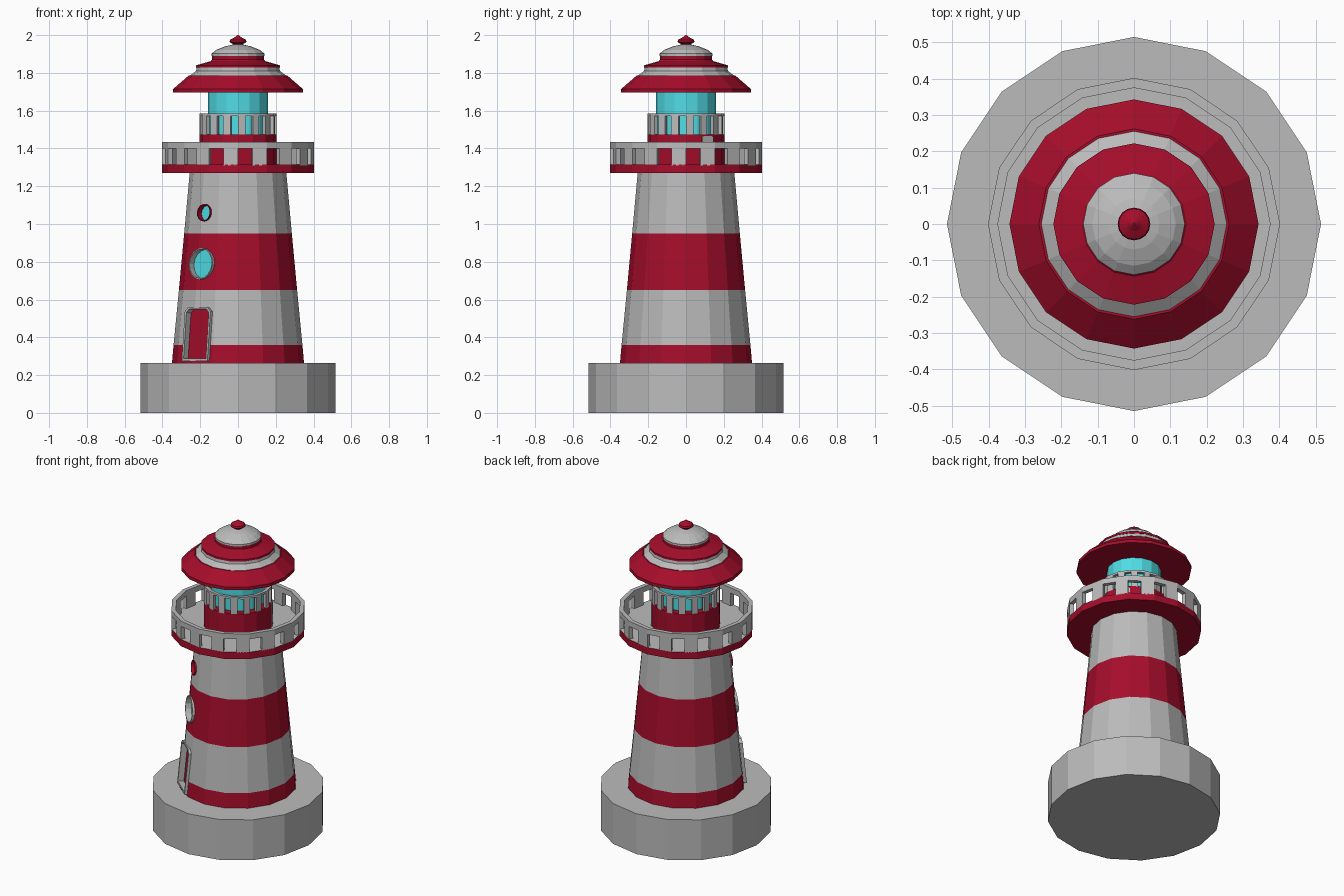
import bpy, bmesh, math
from mathutils import Matrix, Vector

if "Cube" in bpy.data.objects:
    bpy.data.objects.remove(bpy.data.objects["Cube"])

N = 16


def material(name, rgb):
    m = bpy.data.materials.new(name)
    m.diffuse_color = (*rgb, 1)
    m.use_nodes = True
    m.node_tree.nodes["Principled BSDF"].inputs["Base Color"].default_value = m.diffuse_color
    return m


RED = material("red", (0.38, 0.004, 0.024))
GLASS = material("glass", (0.08, 0.72, 0.78))
GREY = material("grey", (0.5, 0.5, 0.5))
MATS = [GREY, RED, GLASS]
G, R, C = 0, 1, 2


def finish(name, bm, matrix=None):
    bmesh.ops.recalc_face_normals(bm, faces=bm.faces)
    me = bpy.data.meshes.new(name)
    bm.to_mesh(me)
    bm.free()
    for m in MATS:
        me.materials.append(m)
    ob = bpy.data.objects.new(name, me)
    bpy.context.collection.objects.link(ob)
    if matrix is not None:
        ob.matrix_world = matrix
    return ob


def polar(r, i, z):
    a = 2 * math.pi * i / N
    return Vector((r * math.cos(a), r * math.sin(a), z))


def lathe(name, profile, colors, closed=False):
    """Spin (r, z) points round z; one colour per profile segment."""
    bm = bmesh.new()
    rings = [[bm.verts.new(polar(r, i, z)) for i in range(N)] for r, z in profile]
    pairs = list(zip(rings, rings[1:]))
    if closed:
        pairs.append((rings[-1], rings[0]))
    for k, (a, b) in enumerate(pairs):
        for i in range(N):
            j = (i + 1) % N
            bm.faces.new((a[i], a[j], b[j], b[i])).material_index = colors[k % len(colors)]
    if not closed:
        bm.faces.new(rings[0]).material_index = colors[0]
        bm.faces.new(rings[-1]).material_index = colors[-1]
    return finish(name, bm)


def prism(name, outline, y0, y1, color, matrix, inner=None):
    """Extrude an (x, z) outline along y; with an inner outline it is a frame."""
    bm = bmesh.new()
    n = len(outline)
    loops = [[bm.verts.new((x, y, z)) for x, z in o]
             for o in ([outline, inner] if inner else [outline]) for y in (y0, y1)]
    order = [(0, 1), (2, 3), (0, 2), (1, 3)] if inner else [(0, 1)]
    for a, b in order:
        for i in range(n):
            j = (i + 1) % n
            bm.faces.new((loops[a][i], loops[a][j], loops[b][j], loops[b][i]))
    if not inner:
        bm.faces.new(loops[0])
        bm.faces.new(loops[1])
    for f in bm.faces:
        f.material_index = color
    return finish(name, bm, matrix)


def railing(name, ro, thick, z0, z1, z2, first_half):
    """Half of every side is a post, under a continuous rim."""
    bm = bmesh.new()
    for i in range(N):
        quad = []
        for r in (ro, ro - thick):
            a, b = polar(r, i, 0), polar(r, i + 1, 0)
            mid = (a + b) / 2
            quad.append((a, mid) if first_half else (mid, b))
        (a, b), (d, c) = quad
        lo, hi = [[bm.verts.new(p + Vector((0, 0, z))) for p in (a, b, c, d)] for z in (z0, z1)]
        for k in range(4):
            m = (k + 1) % 4
            bm.faces.new((lo[k], lo[m], hi[m], hi[k]))
        bm.faces.new(lo)
        bm.faces.new(hi)
    finish(name + "_posts", bm)
    ri = ro - thick
    lathe(name + "_rim", [(ro, z1), (ro, z2), (ri, z2), (ri, z1)], [G], closed=True)


# Base and striped tower
lathe("stone_base", [(0.515, 0), (0.515, 0.265)], [G])
tower = lathe("tower", [(0.35, 0.26), (0.341, 0.36), (0.313, 0.65), (0.285, 0.95), (0.255, 1.28)],
              [R, G, R, G])


# Recessed door and round windows on the front left
def tower_spot(z):
    r = 0.35 - 0.0935 * (z - 0.26)
    return (Matrix.Rotation(math.radians(-41), 4, 'Z') @ Matrix.Translation((0, -r, z))
            @ Matrix.Rotation(math.radians(-5.4), 4, 'X'))


def circle(r):
    return [(r * math.cos(math.tau * i / 16), r * math.sin(math.tau * i / 16)) for i in range(16)]


def doorway(w, h0, h1, c):
    return [(-w, h0), (w, h0), (w, h1 - c), (w - c, h1), (c - w, h1), (-w, h1 - c)]


def recess(name, outer, inner, z, frame_color, panel_color, depth):
    m = tower_spot(z)
    cutter = prism(name + "_cutter", outer, -0.1, depth + 0.005, frame_color, m)
    cutter.hide_render = True
    cutter.hide_set(True)
    mod = tower.modifiers.new(name, 'BOOLEAN')
    mod.operation = 'DIFFERENCE'
    mod.solver = 'EXACT'
    mod.object = cutter
    prism(name + "_frame", outer, -0.002, depth + 0.005, frame_color, m, inner)
    prism(name + "_panel", inner, depth, depth + 0.005, panel_color, m)


recess("large_window", circle(0.084), circle(0.078), 0.79, G, C, 0.035)
recess("small_window", circle(0.047), circle(0.042), 1.06, R, C, 0.03)
recess("door", doorway(0.09, -0.14, 0.145, 0.022), doorway(0.078, -0.128, 0.135, 0.018),
       0.415, G, R, 0.035)

# Gallery floor, railing and watch room
lathe("gallery_floor", [(0.402, 1.27), (0.402, 1.315), (0.376, 1.316), (0.2, 1.316)], [R, G, G])
railing("gallery_railing", 0.402, 0.027, 1.31, 1.40, 1.435, False)
lathe("watch_room", [(0.205, 1.31), (0.205, 1.475)], [R])
prism("watch_room_door", doorway(0.034, 1.316, 1.465, 0.006), -0.207, -0.195, G,
      Matrix.Rotation(math.radians(123.75), 4, 'Z'))

# Lantern
railing("lantern_railing", 0.205, 0.02, 1.47, 1.572, 1.585, True)
lathe("lantern_glass", [(0.16, 1.47), (0.16, 1.70)], [C])

# Tiered roof and finial
lathe("roof_brim", [(0.343, 1.695), (0.343, 1.715), (0.262, 1.785)], [R, R])
lathe("roof_lower_band", [(0.262, 1.78), (0.222, 1.81), (0.218, 1.835)], [G, G])
lathe("roof_middle", [(0.222, 1.828), (0.222, 1.84), (0.145, 1.862), (0.138, 1.87), (0.138, 1.895)],
      [R, R, R, R])
lathe("roof_cap", [(0.14, 1.89), (0.14, 1.902), (0.115, 1.922), (0.07, 1.94), (0.025, 1.95)],
      [G, G, G, G])
lathe("finial", [(0.025, 1.945), (0.03, 1.955), (0.045, 1.963), (0.042, 1.975), (0.02, 1.987), (0.003, 2.0)],
      [R] * 5)
